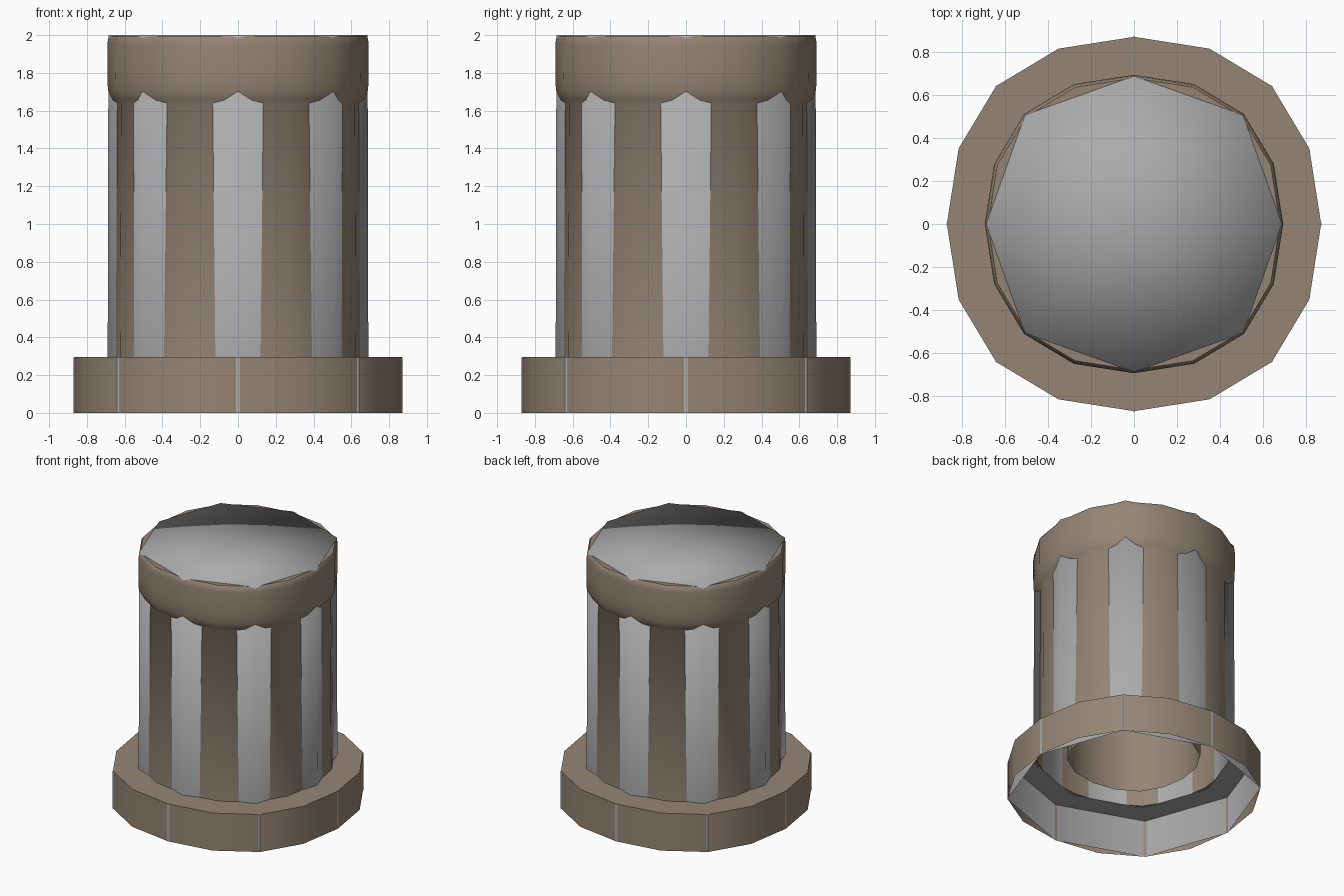
import bpy, bmesh, math

if "Cube" in bpy.data.objects:
    bpy.data.objects.remove(bpy.data.objects["Cube"])


def material(name, rgb):
    m = bpy.data.materials.new(name)
    m.diffuse_color = (*rgb, 1)
    m.use_nodes = True
    m.node_tree.nodes["Principled BSDF"].inputs["Base Color"].default_value = m.diffuse_color
    return m


BROWN = material("warm brown", (0.30, 0.235, 0.178))
GREY = material("neutral grey", (0.41, 0.41, 0.41))


def ring_points(r, sides):
    # slightly squared polygon: diagonals reach further than the axes
    pts = []
    for i in range(sides):
        a = 2 * math.pi * i / sides
        k = i * 16 // sides
        if k % 4 == 0:
            s = 1.0
        elif k % 4 == 2:
            s = 1.042
        else:
            s = 1.02
            a += math.radians(0.8 if k % 4 == 1 else -0.8)
        pts.append((r * s * math.cos(a), r * s * math.sin(a)))
    return pts


def shell(name, profile, sides, mat, cap=False, angle=40):
    bm = bmesh.new()
    rings = [[bm.verts.new((x, y, z)) for x, y in ring_points(r, sides)]
             for r, z in profile]
    for lo, hi in zip(rings, rings[1:]):
        for i in range(sides):
            j = (i + 1) % sides
            bm.faces.new((lo[i], lo[j], hi[j], hi[i]))
    if cap:
        c = bm.verts.new((0, 0, profile[-1][1]))
        for i in range(sides):
            bm.faces.new((rings[-1][i], rings[-1][(i + 1) % sides], c))
    me = bpy.data.meshes.new(name)
    bm.to_mesh(me)
    bm.free()
    me.materials.append(mat)
    ob = bpy.data.objects.new(name, me)
    bpy.context.collection.objects.link(ob)
    bpy.ops.object.select_all(action='DESELECT')
    ob.select_set(True)
    bpy.context.view_layer.objects.active = ob
    if angle is None:
        bpy.ops.object.shade_smooth()
    else:
        bpy.ops.object.shade_smooth_by_angle(angle=math.radians(angle))
    return ob


# brown base flange, open underneath
shell("base_flange", [(0.868, 0), (0.868, 0.295), (0.664, 0.295)], 16, BROWN)

# brown body, flared collar and rounded rim
shell("body_and_collar",
      [(0.666, 0.295), (0.660, 1.64), (0.672, 1.655), (0.689, 1.71),
       (0.692, 1.80), (0.692, 1.95), (0.688, 1.98), (0.677, 1.996),
       (0.455, 1.996)], 16, BROWN, angle=50)

# inner bore
shell("inner_bore", [(0.455, 1.996), (0.455, 0.29)], 16, BROWN)
bpy.data.objects["inner_bore"].data.flip_normals()

# coarser grey eight-sided shell that pokes out at its corners
shell("grey_flange", [(0.87, 0), (0.87, 0.293), (0.69, 0.293)], 8, GREY)
shell("grey_body", [(0.69, 0.293), (0.686, 2.0)], 8, GREY, cap=True, angle=None)
